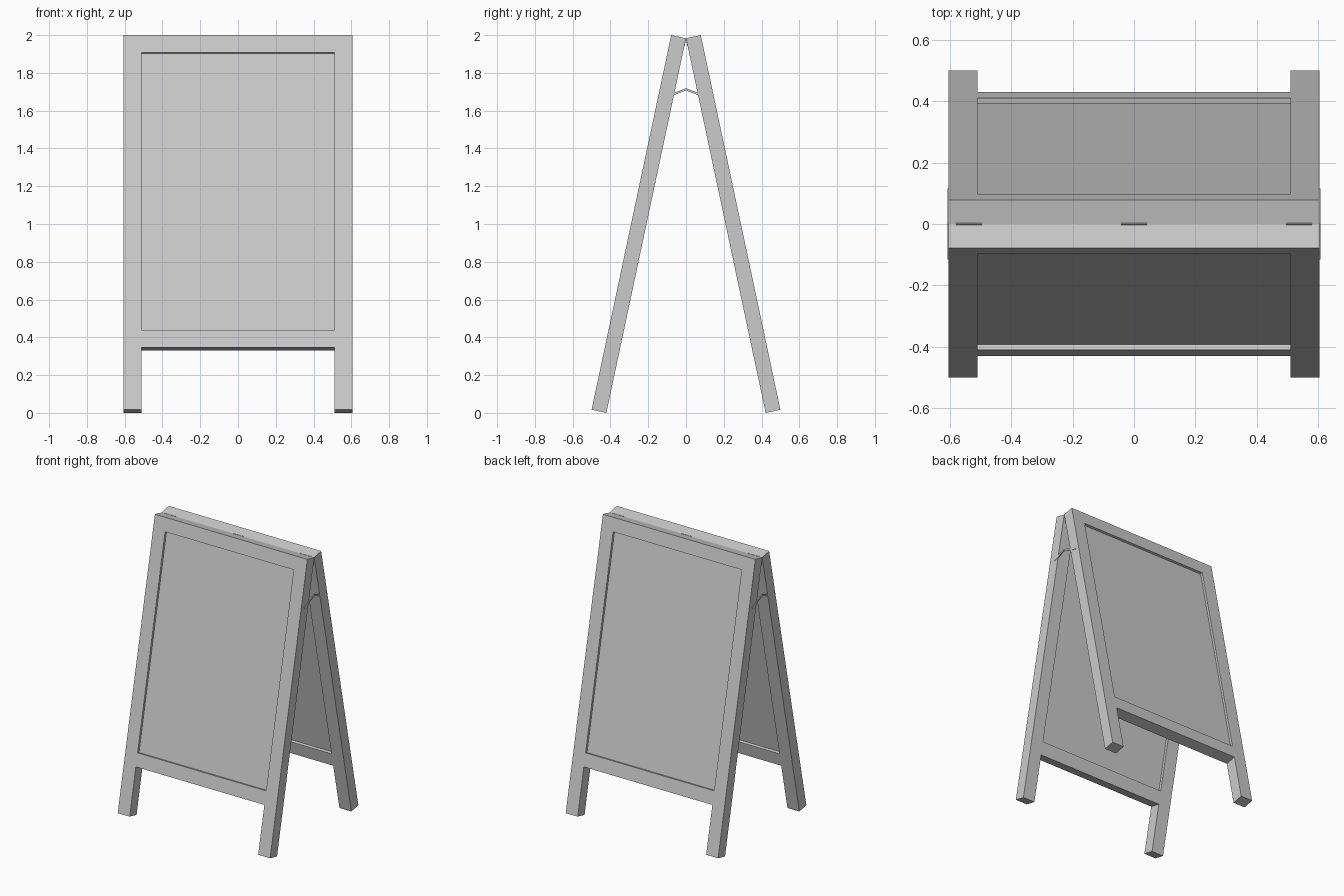
import bpy, bmesh, math
from mathutils import Matrix, Vector

if "Cube" in bpy.data.objects:
    bpy.data.objects.remove(bpy.data.objects["Cube"])

A = math.radians(12)          # lean of each board
T = 0.08                      # frame thickness
W, IN = 0.605, 0.51           # outer and inner half width
HZ = 2.0 - T * math.sin(A)    # height of the hinge line
L = HZ / math.cos(A)          # leg length
S, C = math.sin(A), math.cos(A)


def place(x, u, w, side):
    """x across, u down the board, w outward; side -1 front, 1 back."""
    return Vector((x, side * (u * S + w * C), HZ - u * C + w * S))


def finish(bm, name):
    bmesh.ops.recalc_face_normals(bm, faces=bm.faces)
    me = bpy.data.meshes.new(name)
    bm.to_mesh(me)
    bm.free()
    ob = bpy.data.objects.new(name, me)
    bpy.context.collection.objects.link(ob)
    return ob


def slab(name, xs, us, w0, w1, side, skip=()):
    """Extruded grid of cells, leaving out the skipped ones."""
    bm = bmesh.new()
    v = [[bm.verts.new(place(x, u, w0, side)) for x in xs] for u in us]
    for j in range(len(us) - 1):
        for i in range(len(xs) - 1):
            if (i, j) not in skip:
                bm.faces.new((v[j][i], v[j][i + 1], v[j + 1][i + 1], v[j + 1][i]))
    bmesh.ops.delete(bm, geom=[p for p in bm.verts if not p.link_faces], context='VERTS')
    ext = bmesh.ops.extrude_face_region(bm, geom=bm.faces[:], use_keep_orig=True)
    shift = place(0, 0, w1, side) - place(0, 0, w0, side)
    bmesh.ops.translate(bm, vec=shift,
                        verts=[g for g in ext['geom'] if isinstance(g, bmesh.types.BMVert)])
    return finish(bm, name)


def brace(name, sx):
    """Thin bent strip let into the outer side of the legs."""
    bm = bmesh.new()
    path = [(-0.115, 1.669), (0, 1.713), (0.115, 1.669)]
    ring = [bm.verts.new((sx * 0.6, y, z + 0.006)) for y, z in path]
    ring += [bm.verts.new((sx * 0.6, y, z - 0.006)) for y, z in reversed(path)]
    f = bm.faces.new(ring)
    ext = bmesh.ops.extrude_face_region(bm, geom=[f], use_keep_orig=True)
    bmesh.ops.translate(bm, vec=(sx * 0.007, 0, 0),
                        verts=[g for g in ext['geom'] if isinstance(g, bmesh.types.BMVert)])
    return finish(bm, name)


# Frames with legs, and the recessed boards
for side, label in ((-1, "front"), (1, "back")):
    slab(label + "_frame", (-W, -IN, IN, W), (0, 0.095, 1.595, 1.69, L), 0, T, side,
         skip=((1, 1), (1, 3)))
    slab(label + "_board", (-IN, IN), (0.095, 1.595), 0.02, T - 0.017, side)

# Hinges along the top: pin and two thin leaves
for n, x in enumerate((-0.538, 0, 0.538)):
    bm = bmesh.new()
    bmesh.ops.create_cone(bm, cap_ends=True, segments=8, radius1=0.003, radius2=0.003,
                          depth=0.085,
                          matrix=Matrix.Translation((x, 0, HZ)) @ Matrix.Rotation(math.pi / 2, 4, 'Y'))
    finish(bm, f"hinge_pin_{n}")
    for side, label in ((-1, "front"), (1, "back")):
        slab(f"{label}_hinge_leaf_{n}", (x - 0.042, x + 0.042), (0.004, 0.04),
             -0.0015, 0.001, side)

# Side braces
brace("left_brace", -1)
brace("right_brace", 1)
